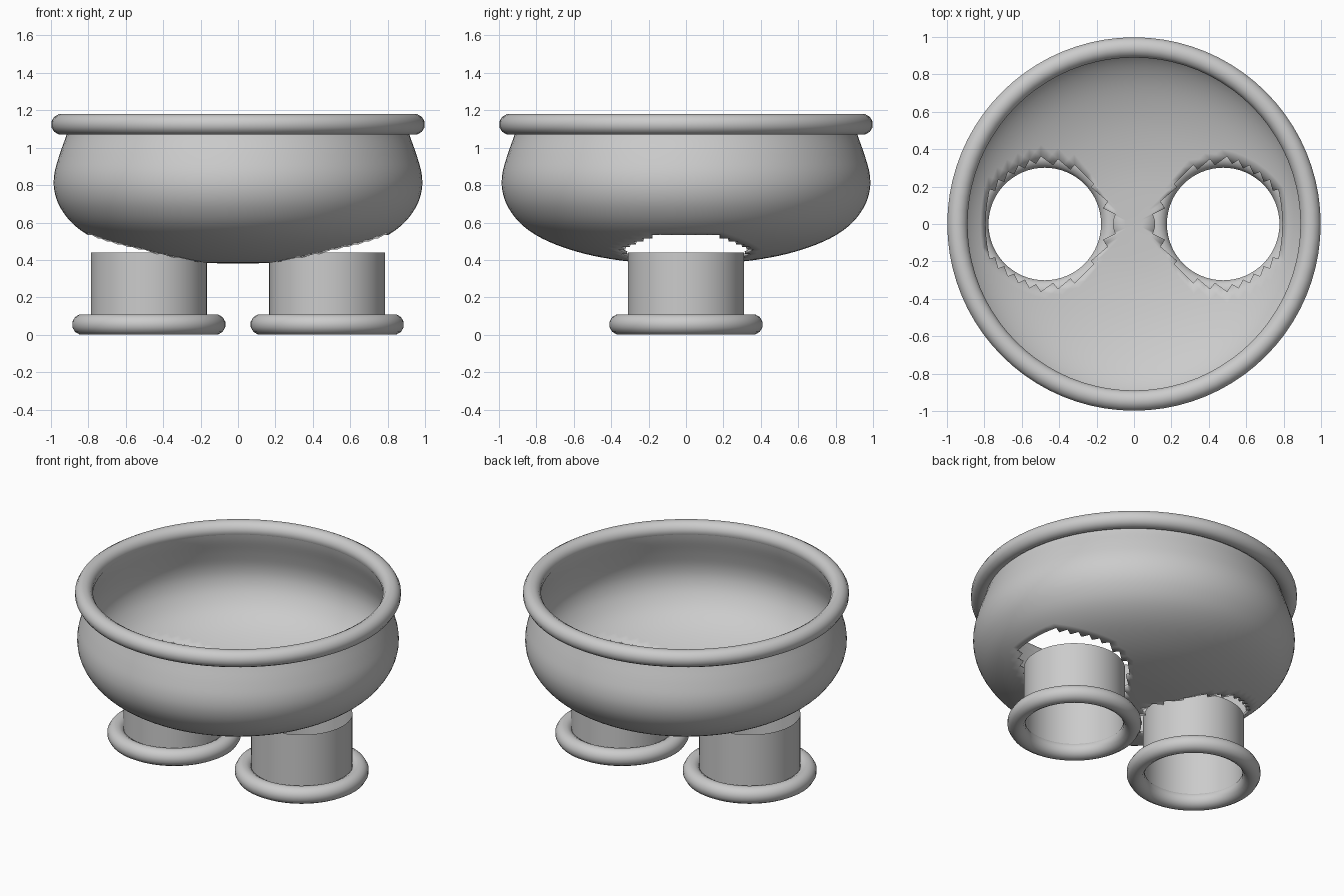
import bpy, bmesh, math
from mathutils import Vector

if "Cube" in bpy.data.objects:
    bpy.data.objects.remove(bpy.data.objects["Cube"])

LEG_X, LEG_R = 0.477, 0.31


def make_object(name, bm):
    bmesh.ops.recalc_face_normals(bm, faces=bm.faces)
    me = bpy.data.meshes.new(name)
    bm.to_mesh(me)
    bm.free()
    for p in me.polygons:
        p.use_smooth = True
    ob = bpy.data.objects.new(name, me)
    bpy.context.collection.objects.link(ob)
    return ob


def lathe(profile, segs, closed=False):
    bm = bmesh.new()
    rings = []
    for r, z in profile:
        if r < 1e-4:
            rings.append([bm.verts.new((0, 0, z))] * segs)
        else:
            rings.append([bm.verts.new((r * math.cos(math.tau * i / segs),
                                        r * math.sin(math.tau * i / segs), z))
                          for i in range(segs)])
    pairs = list(zip(rings, rings[1:]))
    if closed:
        pairs.append((rings[-1], rings[0]))
    for a, b in pairs:
        for i in range(segs):
            j = (i + 1) % segs
            quad = list(dict.fromkeys([a[i], a[j], b[j], b[i]]))
            bm.faces.new(quad)
    return bm


def smooth_profile(pts, steps):
    p = [Vector(q) for q in [pts[0]] + pts + [pts[-1]]]
    out = []
    for a, b, c, d in zip(p, p[1:], p[2:], p[3:]):
        for k in range(steps):
            t = k / steps
            v = 0.5 * (2 * b + (c - a) * t + (2 * a - 5 * b + 4 * c - d) * t * t
                       + (3 * b - a - 3 * c + d) * t ** 3)
            out.append((v.x, v.y))
    return out + [pts[-1]]


def ring(name, major, minor, z, segs, x=0):
    section = [(major + minor * math.cos(math.tau * (k + 0.5) / 12),
                z + minor * math.sin(math.tau * (k + 0.5) / 12)) for k in range(12)]
    ob = make_object(name, lathe(section, segs, True))
    ob.location.x = x
    return ob


# Bowl: thin lathed shell with ragged openings above the legs
outline = [(0.905, 1.12), (0.92, 1.06), (0.955, 0.96), (0.982, 0.86), (0.982, 0.77),
           (0.95, 0.68), (0.88, 0.59), (0.77, 0.515), (0.62, 0.455), (0.45, 0.413),
           (0.25, 0.387), (0, 0.38)]
bm = lathe(smooth_profile(outline, 4), 80)
holes = [f for f in bm.faces
         if f.calc_center_median().z < 0.7
         and any(math.hypot(abs(v.co.x) - LEG_X, v.co.y) < LEG_R + 0.005 for v in f.verts)]
bmesh.ops.delete(bm, geom=holes, context='FACES')
bowl = make_object("bowl", bm)
shell = bowl.modifiers.new("thickness", 'SOLIDIFY')
shell.thickness = 0.015
shell.offset = -1

# Rolled rim
ring("bowl_rim", 0.944, 0.056, 1.125, 80)

# Hollow legs with rolled feet
for side, s in (("left", -1), ("right", 1)):
    tube = make_object(side + "_leg", lathe([(LEG_R, 0.055), (LEG_R, 0.44)], 64))
    tube.location.x = s * LEG_X
    ring(side + "_foot_ring", 0.355, 0.056, 0.055, 64, s * LEG_X)
